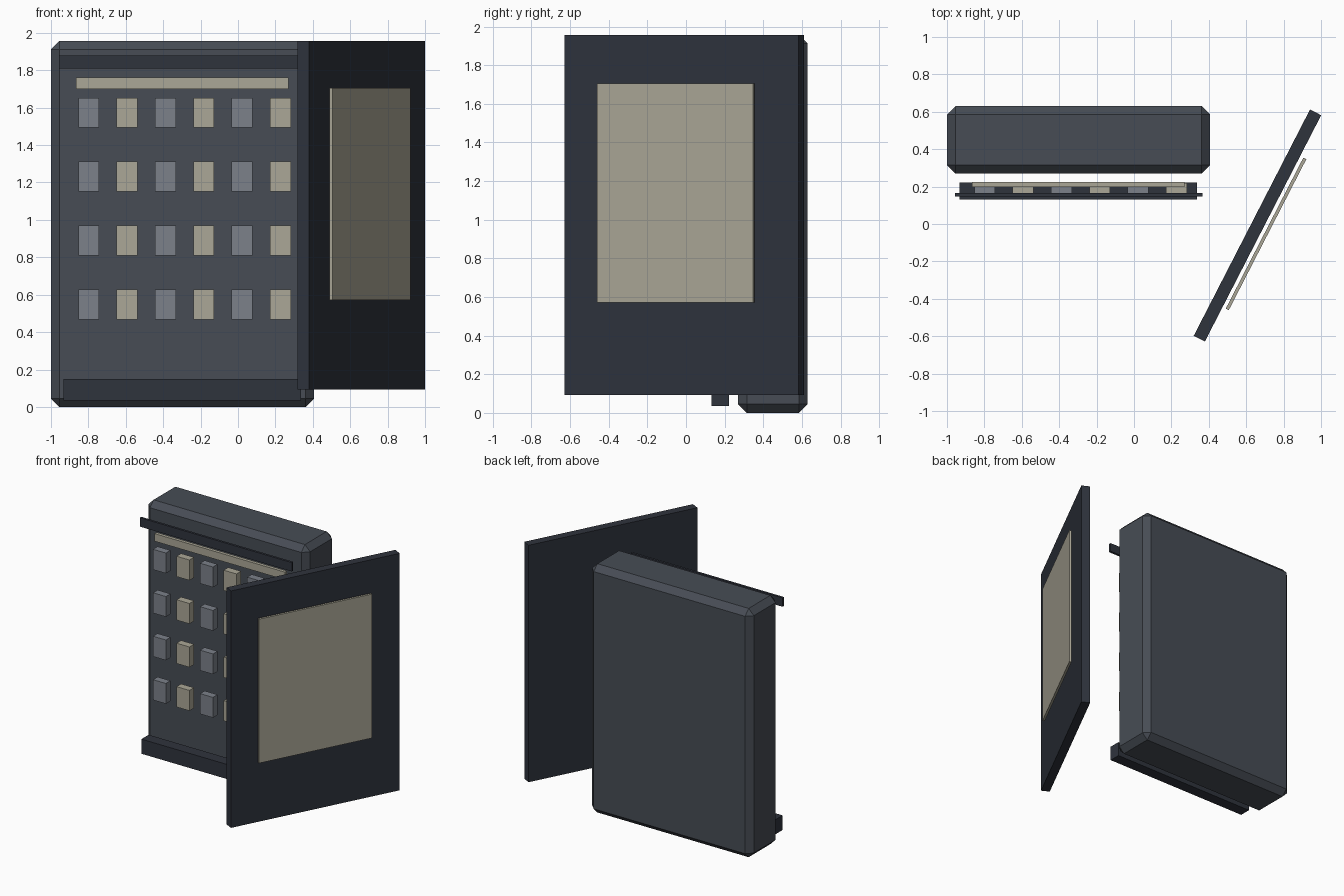
import bpy, math
from mathutils import Vector

if "Cube" in bpy.data.objects:
    bpy.data.objects.remove(bpy.data.objects["Cube"])


def material(name, rgb):
    m = bpy.data.materials.new(name)
    m.diffuse_color = (*rgb, 1)
    m.use_nodes = True
    m.node_tree.nodes["Principled BSDF"].inputs["Base Color"].default_value = m.diffuse_color
    return m


CASE = material("slate", (0.063, 0.073, 0.090))
DARK = material("dark_slate", (0.028, 0.033, 0.046))
CREAM = material("cream", (0.41, 0.39, 0.31))
GREY = material("grey", (0.20, 0.22, 0.255))


def box(name, lo, hi, mat, bevel=0.0, turn=0.0):
    """Box between two corners, optionally chamfered and turned about its own z axis."""
    lo, hi = Vector(lo), Vector(hi)
    bpy.ops.mesh.primitive_cube_add(size=1, location=(lo + hi) / 2)
    ob = bpy.context.object
    ob.name = name
    ob.scale = hi - lo
    bpy.ops.object.transform_apply(location=False, rotation=False, scale=True)
    ob.rotation_euler.z = turn
    ob.data.materials.append(mat)
    if bevel:
        b = ob.modifiers.new("chamfer", 'BEVEL')
        b.width, b.segments = bevel, 1
    return ob


def slab(name, centre, length, thick, z0, z1, mat, turn):
    """Upright panel given by its plan centre, turned about z."""
    x, y = centre
    return box(name, (x - length / 2, y - thick / 2, z0),
               (x + length / 2, y + thick / 2, z1), mat, turn=turn)


# Chamfered cabinet body
box("cabinet", (-1.0, 0.27, 0.0), (0.407, 0.63, 1.957), CASE, bevel=0.045)

# Trim in front of the cabinet
box("top_rail", (-0.957, 0.147, 1.81), (0.365, 0.165, 1.88), DARK)
box("light_strip", (-0.865, 0.198, 1.70), (0.27, 0.224, 1.76), CREAM)
box("bottom_kick", (-0.933, 0.132, 0.035), (0.338, 0.222, 0.15), DARK)

# Grid of stocked items in alternating colours
for row in range(4):
    for col in range(6):
        x, z = -0.798 + 0.205 * col, 1.573 - 0.342 * row
        box(f"item_{row}_{col}", (x - 0.056, 0.163, z - 0.08),
            (x + 0.056, 0.22, z + 0.08), CREAM if col % 2 else GREY)

# Open door and its window panel
swing = math.radians(62.8)
slab("door", (0.66, -0.008), 1.36, 0.067, 0.093, 1.957, DARK, swing)
slab("door_window", (0.706, -0.053), 0.908, 0.018, 0.572, 1.705, CREAM, swing)
